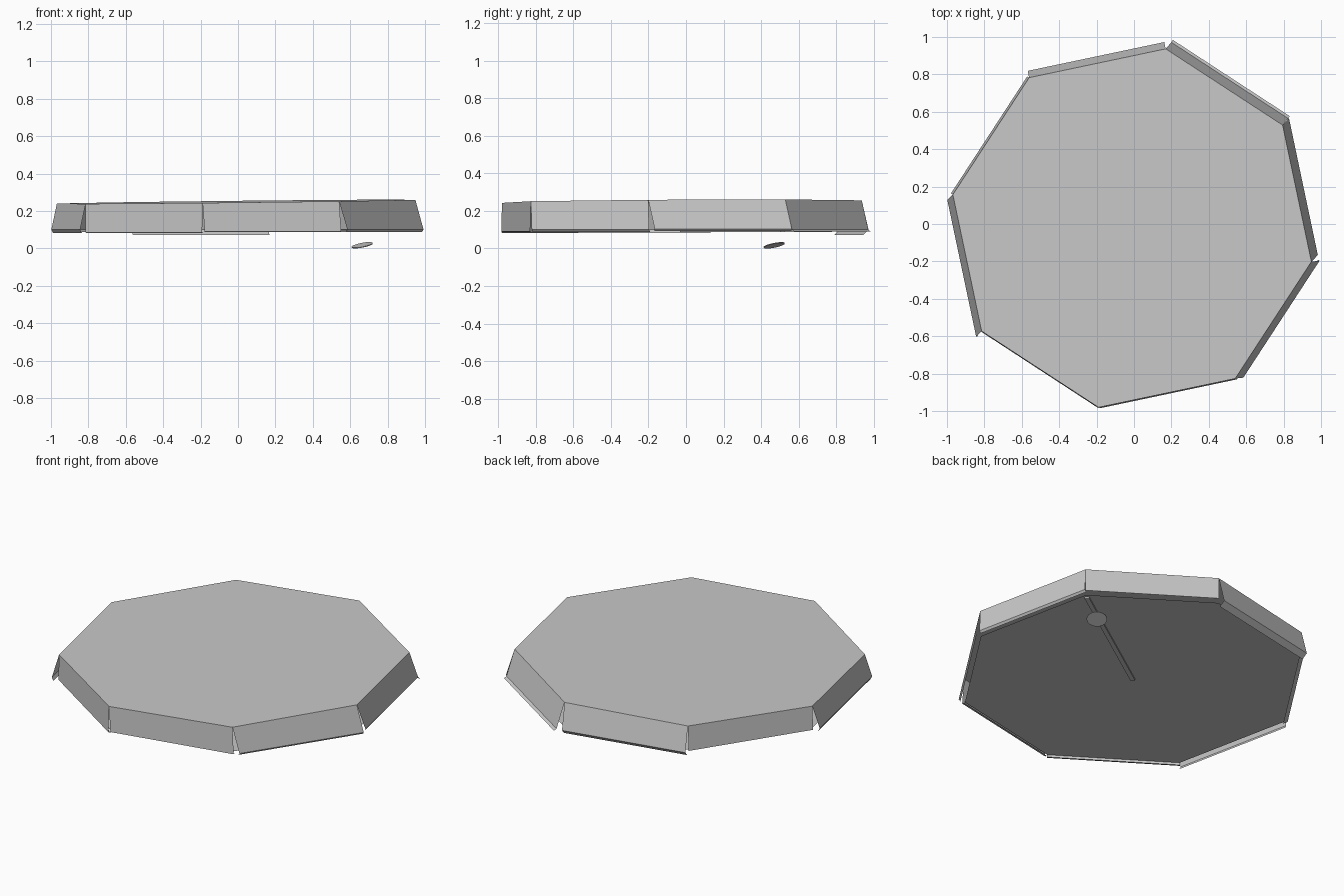
import bpy, bmesh
from math import cos, sin, radians
from mathutils import Vector

cube = bpy.data.objects.get("Cube")
if cube:
    bpy.data.objects.remove(cube, do_unlink=True)

GREY = (0.58, 0.58, 0.58, 1.0)
mat = bpy.data.materials.new("plain_grey")
mat.use_nodes = True
mat.diffuse_color = GREY
mat.node_tree.nodes["Principled BSDF"].inputs["Base Color"].default_value = GREY

CENTRE = Vector((-0.01, -0.022, 0))
RADIUS = 0.975
FIRST = 34.4          # angle of the first corner
FLOOR = 0.1           # height of the bottom plate


def direction(deg):
    return Vector((cos(radians(deg)), sin(radians(deg)), 0))


def roof(p):
    """Lift a ground point to the slightly tilted top plane."""
    return Vector((p.x, p.y, 0.25 + 0.011 * p.x + 0.005 * p.y))


def finish(name, bm):
    mesh = bpy.data.meshes.new(name)
    bm.to_mesh(mesh)
    bm.free()
    mesh.materials.append(mat)
    obj = bpy.data.objects.new(name, mesh)
    bpy.context.collection.objects.link(obj)
    return obj


def sheet(name, rows):
    """Build faces between successive rows of points; one row makes one face."""
    bm = bmesh.new()
    rows = [[bm.verts.new(p) for p in row] for row in rows]
    if len(rows) == 1:
        bm.faces.new(rows[0])
    for upper, lower in zip(rows, rows[1:]):
        bm.faces.new((upper[0], lower[0], lower[1], upper[1]))
    return finish(name, bm)


# Top and bottom plates
corners = [CENTRE + direction(FIRST + 45 * i) * RADIUS for i in range(8)]
sheet("top_plate", [[roof(c) for c in corners]])
base = [CENTRE + direction(FIRST + 45 * i) * (RADIUS - 0.005) for i in range(8)]
sheet("bottom_plate", [[p + Vector((0, 0, FLOOR)) for p in reversed(base)]])

# Side flaps: outward lean, sideways slide, bottom height, lip reach, lip drop
FLAPS = [
    (0.046, -0.006, 0.10, 0.015, 0.010),
    (0.037, 0.000, 0.10, -0.030, 0.028),
    (0.012, 0.000, 0.10, -0.025, 0.012),
    (0.035, 0.022, 0.10, -0.010, 0.018),
    (0.004, 0.000, 0.085, -0.015, 0.003),
    (0.006, 0.010, 0.09, -0.015, 0.003),
    (0.034, 0.028, 0.10, -0.010, 0.012),
    (0.041, 0.027, 0.105, -0.010, 0.013),
]
for i, (lean, slide, height, reach, drop) in enumerate(FLAPS):
    ends = [corners[i], corners[(i + 1) % 8]]
    out = direction(FIRST + 22.5 + 45 * i)
    along = (ends[1] - ends[0]).normalized()
    top = [roof(p) for p in ends]
    low = [p + out * lean + along * slide + Vector((0, 0, height)) for p in ends]
    lip = [p + out * reach - Vector((0, 0, drop)) for p in low]
    sheet(f"side_flap_{i + 1}", [top, low, lip])

# Thin rod under the plate, from the centre to a corner
ray = direction(FIRST)
side = direction(FIRST + 90) * 0.013
bm = bmesh.new()
strip = [bm.verts.new(CENTRE + ray * r + side * s + Vector((0, 0, FLOOR - 0.002)))
         for r, s in ((0, 1), (0.95, 1), (0.95, -1), (0, -1))]
face = bm.faces.new(strip)
down = bmesh.ops.extrude_face_region(bm, geom=[face])
bmesh.ops.translate(bm, vec=(0, 0, -0.01),
                    verts=[v for v in down["geom"] if isinstance(v, bmesh.types.BMVert)])
bmesh.ops.recalc_face_normals(bm, faces=bm.faces)
finish("underside_rod", bm)

# Small tilted disc hanging below the rod
bm = bmesh.new()
bmesh.ops.create_cone(bm, cap_ends=True, segments=32, radius1=0.057,
                      radius2=0.057, depth=0.004)
disc = finish("hanging_disc", bm)
disc.location = (0.664, 0.47, 0.017)
disc.rotation_euler = (radians(11), radians(-11), 0)
